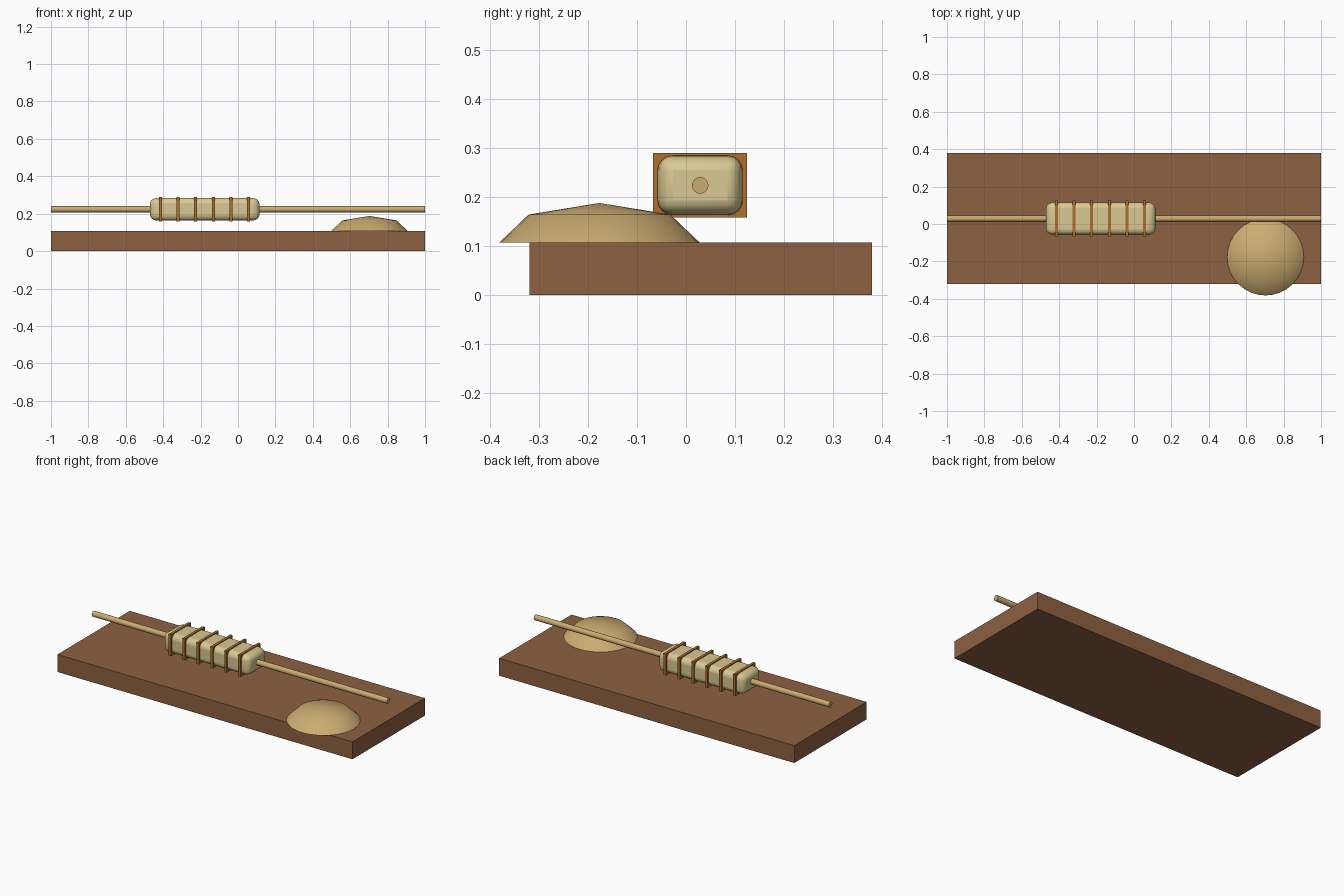
import bpy, bmesh, math

cube = bpy.data.objects.get("Cube")
if cube:
    bpy.data.objects.remove(cube, do_unlink=True)


def material(name, rgb):
    m = bpy.data.materials.new(name)
    m.use_nodes = True
    color = (*rgb, 1)
    m.diffuse_color = color
    bsdf = next(n for n in m.node_tree.nodes if n.type == 'BSDF_PRINCIPLED')
    bsdf.inputs["Base Color"].default_value = color
    return m


brown = material("board brown", (0.27, 0.12, 0.055))
tan = material("tan", (0.60, 0.41, 0.165))
cream = material("cream", (0.69, 0.58, 0.29))
copper = material("copper", (0.42, 0.155, 0.025))


def finish(name, mat, smooth=False):
    ob = bpy.context.object
    ob.name = ob.data.name = name
    ob.data.materials.append(mat)
    if smooth:
        bpy.ops.object.shade_smooth_by_angle(angle=math.radians(50))
    return ob


def box(name, center, size, mat):
    bpy.ops.mesh.primitive_cube_add(size=1, location=center)
    ob = finish(name, mat)
    for v in ob.data.vertices:
        v.co = [c * s for c, s in zip(v.co, size)]
    return ob


BODY_Y, BODY_Z = 0.029, 0.224

# Flat base board
box("board", (0, 0.03, 0.0535), (2, 0.70, 0.107), brown)

# Long wire running through the body
bpy.ops.mesh.primitive_cylinder_add(vertices=16, radius=0.017, depth=2,
                                    location=(0, BODY_Y, BODY_Z),
                                    rotation=(0, math.pi / 2, 0))
finish("wire", tan, True)

# Rounded body, with its end rounding stretched along the wire
stretch = 1.35
body = box("body", (-0.178, BODY_Y, BODY_Z), (0.585 / stretch, 0.174, 0.122), cream)
body.scale.x = stretch
bevel = body.modifiers.new("rounding", 'BEVEL')
bevel.width = 0.031
bevel.segments = 4
bpy.ops.object.shade_smooth_by_angle(angle=math.radians(50))

# Thin square bands around the body
for i in range(6):
    box(f"band_{i + 1}", (-0.415 + 0.0943 * i, BODY_Y, BODY_Z),
        (0.016, 0.192, 0.132), copper)

# Low dome overhanging the front edge, made from half a flattened sphere
bpy.ops.mesh.primitive_uv_sphere_add(segments=32, ring_count=4, radius=1,
                                     location=(0.703, -0.177, 0.107))
dome = finish("dome", tan)
bm = bmesh.new()
bm.from_mesh(dome.data)
bmesh.ops.delete(bm, geom=[v for v in bm.verts if v.co.z < -0.01], context='VERTS')
bmesh.ops.scale(bm, vec=(0.205, 0.205, 0.081), verts=bm.verts)
bmesh.ops.holes_fill(bm, edges=[e for e in bm.edges if e.is_boundary], sides=0)
bmesh.ops.recalc_face_normals(bm, faces=bm.faces)
bm.to_mesh(dome.data)
bm.free()
bpy.ops.object.shade_smooth_by_angle(angle=math.radians(50))
